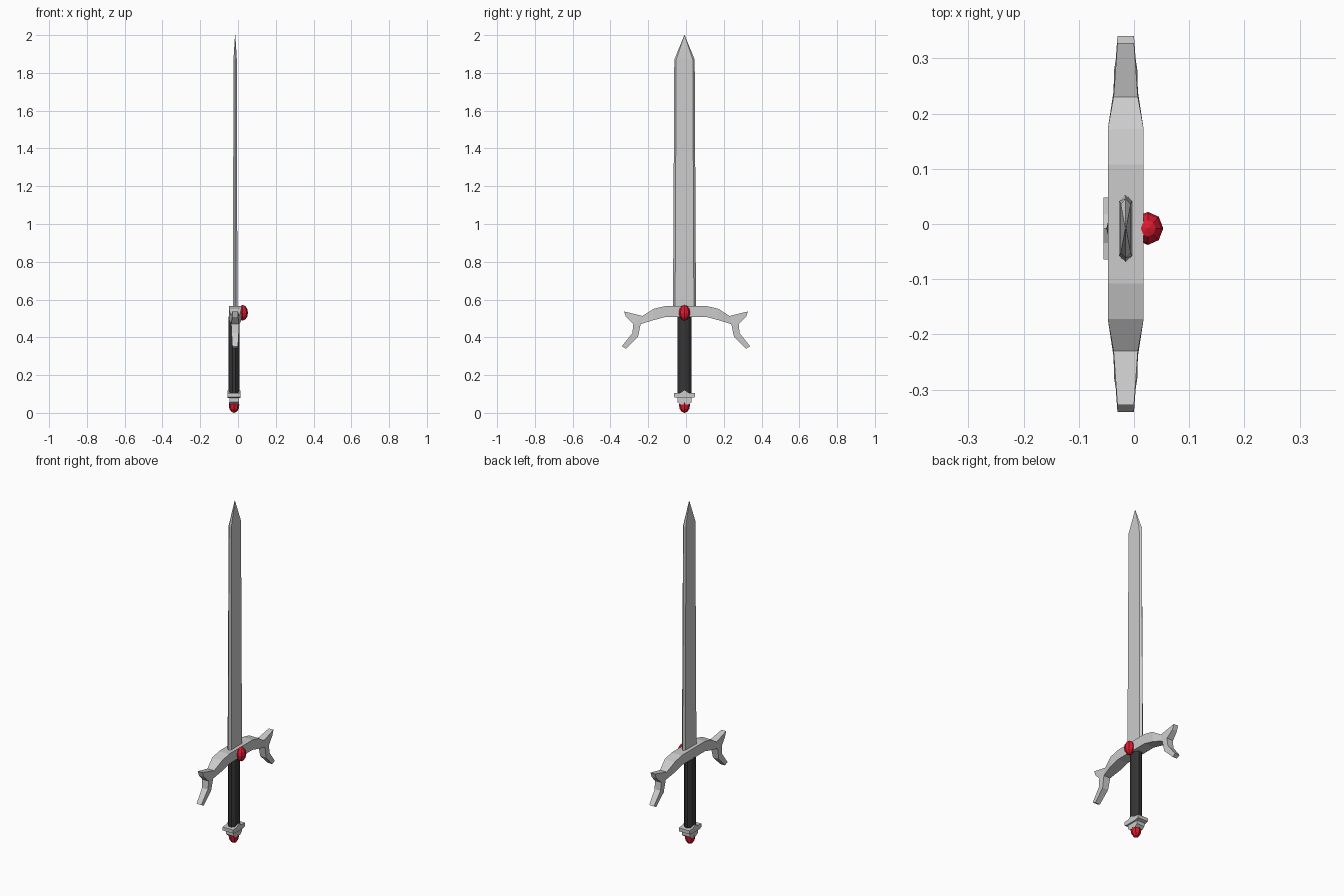
import bpy, bmesh
from math import cos, sin, pi

if "Cube" in bpy.data.objects:
    bpy.data.objects.remove(bpy.data.objects["Cube"])

CX, CY = -0.015, -0.008   # sword axis


def material(name, rgb):
    m = bpy.data.materials.new(name)
    m.diffuse_color = (*rgb, 1)
    m.use_nodes = True
    m.node_tree.nodes["Principled BSDF"].inputs["Base Color"].default_value = m.diffuse_color
    return m


RED = material("ruby", (0.75, 0.01, 0.03))
BLACK = material("dark_leather", (0.035, 0.035, 0.035))


def make(name, verts, faces, mat=None):
    me = bpy.data.meshes.new(name)
    me.from_pydata(verts, [], faces)
    bm = bmesh.new()
    bm.from_mesh(me)
    bmesh.ops.remove_doubles(bm, verts=bm.verts, dist=1e-5)
    bmesh.ops.recalc_face_normals(bm, faces=bm.faces)
    bm.to_mesh(me)
    bm.free()
    ob = bpy.data.objects.new(name, me)
    bpy.context.collection.objects.link(ob)
    if mat:
        me.materials.append(mat)
    return ob


def loft(name, rings, mat=None):
    """Skin a stack of equal-length rings and cap both ends."""
    n = len(rings[0])
    verts = [v for r in rings for v in r]
    faces = [(k*n + i, k*n + (i+1) % n, (k+1)*n + (i+1) % n, (k+1)*n + i)
             for k in range(len(rings) - 1) for i in range(n)]
    faces += [tuple(range(n)), tuple(range(len(verts) - n, len(verts)))]
    return make(name, verts, faces, mat)


def gem(name, loc, size):
    bpy.ops.mesh.primitive_uv_sphere_add(segments=8, ring_count=6, radius=1, location=loc)
    ob = bpy.context.object
    ob.name = name
    ob.scale = size
    ob.data.materials.append(RED)


# Blade: bevelled flat section tapering to a point
def blade_ring(z, w, t):
    edge = w - 0.011 * w / 0.06
    pts = [(0, w), (t, edge), (t, -edge), (0, -w), (-t, -edge), (-t, edge)]
    return [(CX + x, CY + y, z) for x, y in pts]


loft("blade", [blade_ring(0.53, 0.061, 0.012), blade_ring(1.87, 0.054, 0.009),
               blade_ring(2.0, 0.001, 0.001)])

# Crossguard: one arm as quads of (y, z, half thickness), mirrored
P = [(0, 0.566, .0325), (0, 0.508, .0325),
     (0.108, 0.566, .0325), (0.108, 0.508, .0325),
     (0.172, 0.551, .0325), (0.172, 0.491, .0325),
     (0.230, 0.513, .022), (0.240, 0.470, .022),
     (0.279, 0.470, .021),
     (0.328, 0.537, .015), (0.318, 0.508, .015),
     (0.326, 0.533, .015),
     (0.254, 0.403, .019), (0.284, 0.422, .019),
     (0.318, 0.340, .015), (0.340, 0.352, .015)]
OUT = [0, 2, 4, 6, 9, 10, 8, 13, 15, 14, 12, 7, 5, 3, 1]
CELLS = [(0, 2, 3, 1), (2, 4, 5, 3), (4, 6, 7, 5), (6, 8, 7),
         (6, 9, 10, 8), (8, 13, 12, 7), (13, 15, 14, 12)]
n = len(P)
verts = [(CX + s * t, y, z) for s in (1, -1) for y, z, t in P]
faces = [c for c in CELLS] + [tuple(i + n for i in c) for c in CELLS]
faces += [(a, b, b + n, a + n) for a, b in zip(OUT, OUT[1:])]
guard = make("crossguard", verts, faces)
bm = bmesh.new()
bm.from_mesh(guard.data)
bmesh.ops.delete(bm, geom=[v for v in bm.verts if not v.link_faces], context='VERTS')
bm.to_mesh(guard.data)
bm.free()
mod = guard.modifiers.new("mirror", 'MIRROR')
mod.use_axis = (False, True, False)

# Grip: faceted, slightly oval shaft
GX = -0.021


def oval(z, rx, ry, sides=10):
    return [(GX + rx * cos(2*pi*i/sides), CY + ry * sin(2*pi*i/sides), z)
            for i in range(sides)]


loft("grip", [oval(0.10, 0.029, 0.038), oval(0.51, 0.029, 0.038)], BLACK)

# Pommel collar: shallow chevron extruded across the grip
half = [(0.0, 0.119), (0.026, 0.106), (0.056, 0.104), (0.056, 0.084), (0.036, 0.078)]
prof = half + [(-y, z) for y, z in reversed(half[1:])]
loft("pommel_collar", [[(GX + s * 0.034, CY + y, z) for y, z in prof] for s in (-1, 1)])

# Pommel socket below the collar
socket = [(0.038, 0.09), (0.038, 0.058), (0.022, 0.045),
          (-0.022, 0.045), (-0.038, 0.058), (-0.038, 0.09)]
loft("pommel_socket", [[(GX + s * 0.025, CY + y, z) for y, z in socket] for s in (-1, 1)])

# Gems
gem("guard_gem", (0.025, CY, 0.53), (0.028, 0.030, 0.041))
gem("pommel_gem", (GX, CY, 0.041), (0.028, 0.029, 0.041))
